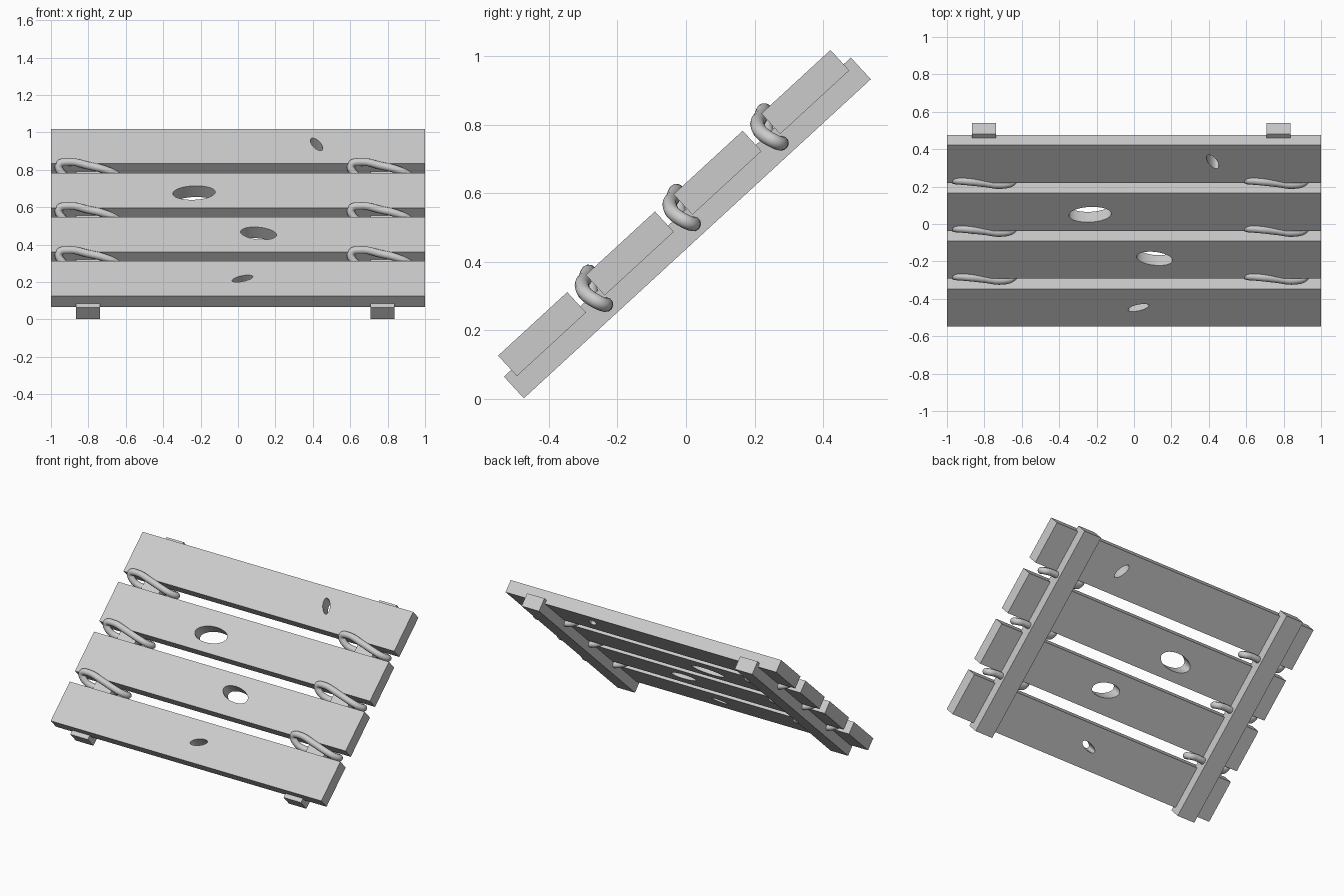
import bpy, bmesh, math
from mathutils import Matrix, Vector

if "Cube" in bpy.data.objects:
    bpy.data.objects.remove(bpy.data.objects["Cube"])

# The panel is built flat (x across, y along the slope, z out), then tilted
TILT = Matrix.Translation((0, 0.004, 0.499)) @ Matrix.Rotation(math.radians(42.6), 4, 'X')

grey = bpy.data.materials.new("light_grey")
grey.diffuse_color = (0.6, 0.6, 0.6, 1)
grey.use_nodes = True
grey.node_tree.nodes["Principled BSDF"].inputs["Base Color"].default_value = grey.diffuse_color


def add_object(name, data):
    ob = bpy.data.objects.new(name, data)
    bpy.context.collection.objects.link(ob)
    data.materials.append(grey)
    ob.matrix_world = TILT
    return ob


def bm_object(name, bm):
    me = bpy.data.meshes.new(name)
    bm.to_mesh(me)
    bm.free()
    return add_object(name, me)


def box(name, centre, size):
    bm = bmesh.new()
    bmesh.ops.create_cube(bm, size=1, matrix=Matrix.Translation(centre) @ Matrix.Diagonal((*size, 1)))
    return bm_object(name, bm)


def select_only(ob):
    bpy.ops.object.select_all(action='DESELECT')
    ob.select_set(True)
    bpy.context.view_layer.objects.active = ob


# Planks, each with one oval knot hole: x, y, half length, half width, angle
PITCH, WIDTH, THICK, PLANK_N = 0.348, 0.274, 0.081, 0.059
HOLES = [(0.024, -0.522, 0.058, 0.022, 18),
         (0.11, -0.165, 0.097, 0.048, -10),
         (-0.235, 0.155, 0.114, 0.055, 4),
         (0.42, 0.538, 0.055, 0.024, 118)]
for i, (hx, hy, a, b, ang) in enumerate(HOLES):
    plank = box(f"plank_{i + 1}", (0, (i - 1.5) * PITCH, PLANK_N), (2, WIDTH, THICK))
    bm = bmesh.new()
    m = (Matrix.Translation((hx, hy, PLANK_N)) @ Matrix.Rotation(math.radians(ang), 4, 'Z')
         @ Matrix.Diagonal((a, b, 1, 1)))
    bmesh.ops.create_cone(bm, cap_ends=True, segments=40, radius1=1, radius2=1, depth=0.3, matrix=m)
    cutter = bm_object("hole_cutter", bm)
    cutter.hide_render = True
    mod = plank.modifiers.new("hole", 'BOOLEAN')
    mod.operation, mod.solver, mod.object = 'DIFFERENCE', 'EXACT', cutter
    select_only(plank)
    bpy.ops.object.modifier_apply(modifier=mod.name)
    bpy.ops.object.shade_smooth_by_angle(angle=math.radians(40))
    bpy.data.objects.remove(cutter)

# Rails under the planks
for name, x in (("left_rail", -0.802), ("right_rail", 0.773)):
    box(name, (x, 0, 0), (0.129, 1.376, 0.086))

# Rope loops threaded through each gap over both rails
LOOP = [(-0.16, 0.042, 0.085), (-0.11, 0.05, 0.1), (0, 0.028, 0.093), (0.09, 0.006, 0.082),
        (0.148, 0.0, 0.05), (0.16, 0.012, 0.01), (0.11, 0.022, -0.003), (0, 0.01, 0.005),
        (-0.09, 0.0, 0.02), (-0.142, 0.012, 0.05)]
for side, x in (("left", -0.797), ("right", 0.765)):
    for g in range(3):
        cu = bpy.data.curves.new("rope", 'CURVE')
        cu.dimensions = '3D'
        cu.bevel_depth = 0.021
        cu.bevel_resolution = 4
        sp = cu.splines.new('BEZIER')
        sp.bezier_points.add(len(LOOP) - 1)
        sp.use_cyclic_u = True
        sp.resolution_u = 8
        for p, co in zip(sp.bezier_points, LOOP):
            p.co = Vector(co) + Vector((x, (g - 1) * PITCH, 0))
            p.handle_left_type = p.handle_right_type = 'AUTO'
        rope = add_object(f"{side}_rope_loop_{g + 1}", cu)
        select_only(rope)
        bpy.ops.object.convert(target='MESH')
        bpy.ops.object.shade_smooth()
